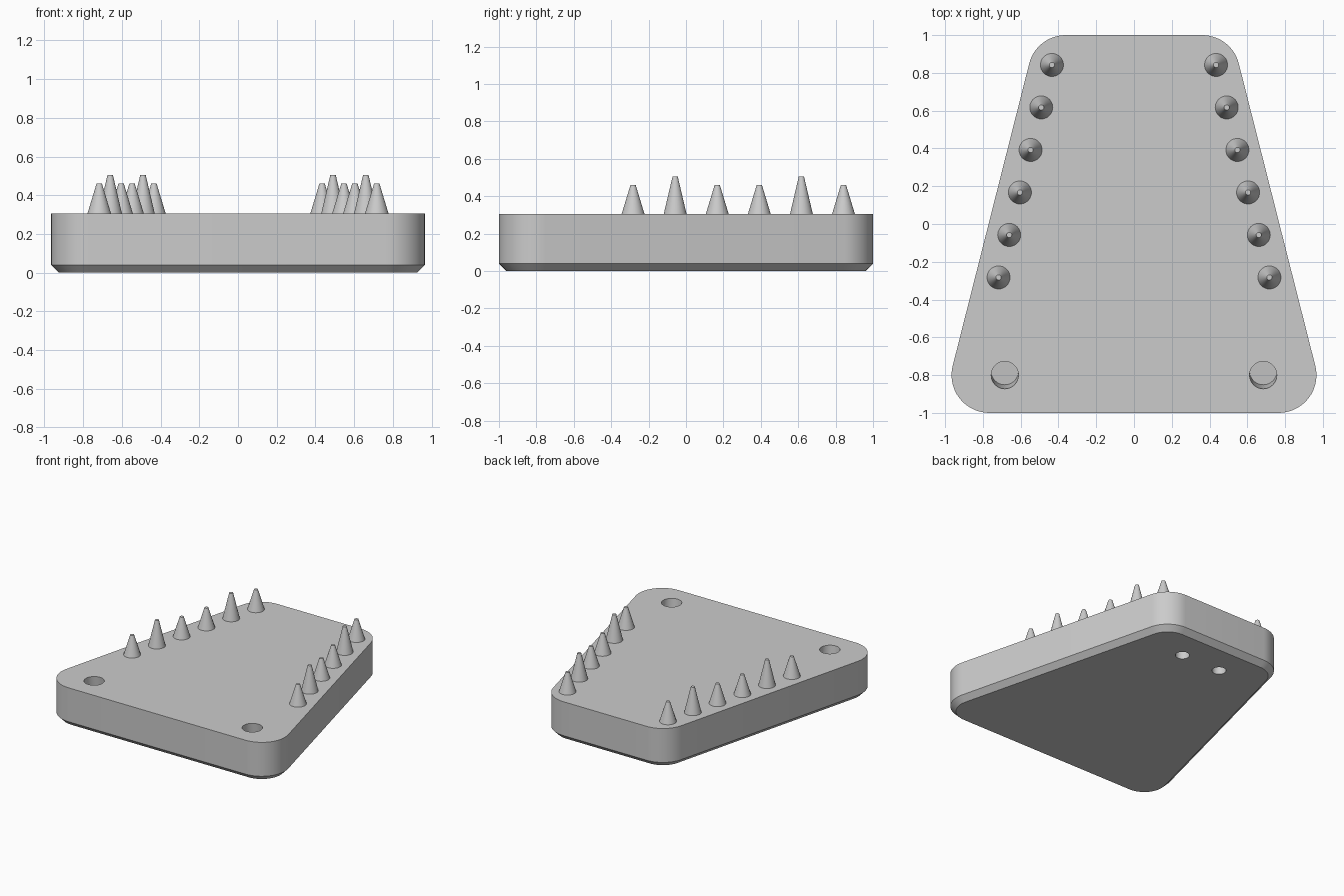
import bpy
import bmesh
from math import cos, sin, pi, radians, tan

cube = bpy.data.objects.get("Cube")
if cube:
    bpy.data.objects.remove(cube, do_unlink=True)

grey = bpy.data.materials.new("light grey")
grey.use_nodes = True
colour = (0.6, 0.6, 0.6, 1)
grey.diffuse_color = colour
grey.node_tree.nodes["Principled BSDF"].inputs["Base Color"].default_value = colour

TOP = 0.305
CORNER = 0.2
CHAMFER = 0.04
SLANT = radians(14.2)


def finish(obj):
    """Smooth the round surfaces and keep the edges sharp."""
    bpy.ops.object.select_all(action='DESELECT')
    obj.select_set(True)
    bpy.context.view_layer.objects.active = obj
    bpy.ops.object.shade_smooth_by_angle(angle=radians(30))


def cone(name, base, r1, r2, depth, tilt=0.0, verts=32):
    bpy.ops.mesh.primitive_cone_add(vertices=verts, radius1=r1, radius2=r2, depth=depth,
                                    location=base, rotation=(tilt, 0, 0))
    obj = bpy.context.object
    obj.name = name
    obj.data.materials.append(grey)
    return obj


def outline(radius):
    """Tapered plan with rounded corners, counter-clockwise from the front left."""
    arcs = [(0.766, -0.8, -pi / 2, SLANT), (0.361, 0.8, SLANT, pi / 2)]
    steps = 14
    half = []
    for cx, cy, a0, a1 in arcs:
        for i in range(steps + 1):
            a = a0 + (a1 - a0) * i / steps
            half.append((cx + radius * cos(a), cy + radius * sin(a)))
    return half + [(-x, y) for x, y in reversed(half)]


# Tapered body with a chamfered underside
bm = bmesh.new()
layers = []
for z, radius in ((0, CORNER - CHAMFER), (CHAMFER, CORNER), (TOP, CORNER)):
    layers.append([bm.verts.new((x, y, z)) for x, y in outline(radius)])
count = len(layers[0])
for low, high in zip(layers, layers[1:]):
    for i in range(count):
        j = (i + 1) % count
        bm.faces.new((low[i], low[j], high[j], high[i]))
bm.faces.new(list(reversed(layers[0])))
bm.faces.new(layers[-1])
mesh = bpy.data.meshes.new("body")
bm.to_mesh(mesh)
bm.free()
body = bpy.data.objects.new("body", mesh)
bpy.context.collection.objects.link(body)
mesh.materials.append(grey)

# Blind holes: tilted ones in the top at the front, upright ones below at the back
TILT = radians(6.5)
DEPTH = 0.18
for side, s in (("left", 1), ("right", -1)):
    cutters = [
        cone(side + "_top_hole_cutter", (s * 0.684, -0.8, TOP), 0.072, 0.072,
             DEPTH * 2, TILT, 48),
        cone(side + "_bottom_hole_cutter", (s * 0.169, 0.735, 0), 0.05, 0.05, 0.3, 0, 48),
    ]
    for cutter in cutters:
        cutter.hide_render = True
        cut = body.modifiers.new(cutter.name, 'BOOLEAN')
        cut.operation = 'DIFFERENCE'
        cut.solver = 'EXACT'
        cut.object = cutter
        bpy.context.view_layer.objects.active = body
        bpy.ops.object.modifier_apply(modifier=cut.name)
        bpy.data.objects.remove(cutter, do_unlink=True)
finish(body)

# Two rows of tapered pegs, the second and fifth taller
for side, s in (("left", 1), ("right", -1)):
    for i in range(6):
        y = -0.283 + 0.225 * i
        x = 0.717 - 0.0565 * i
        height = 0.2 if i in (1, 4) else 0.155
        peg = cone(f"{side}_peg_{i + 1}", (s * x, y, TOP + height / 2), 0.061, 0.014, height)
        finish(peg)
